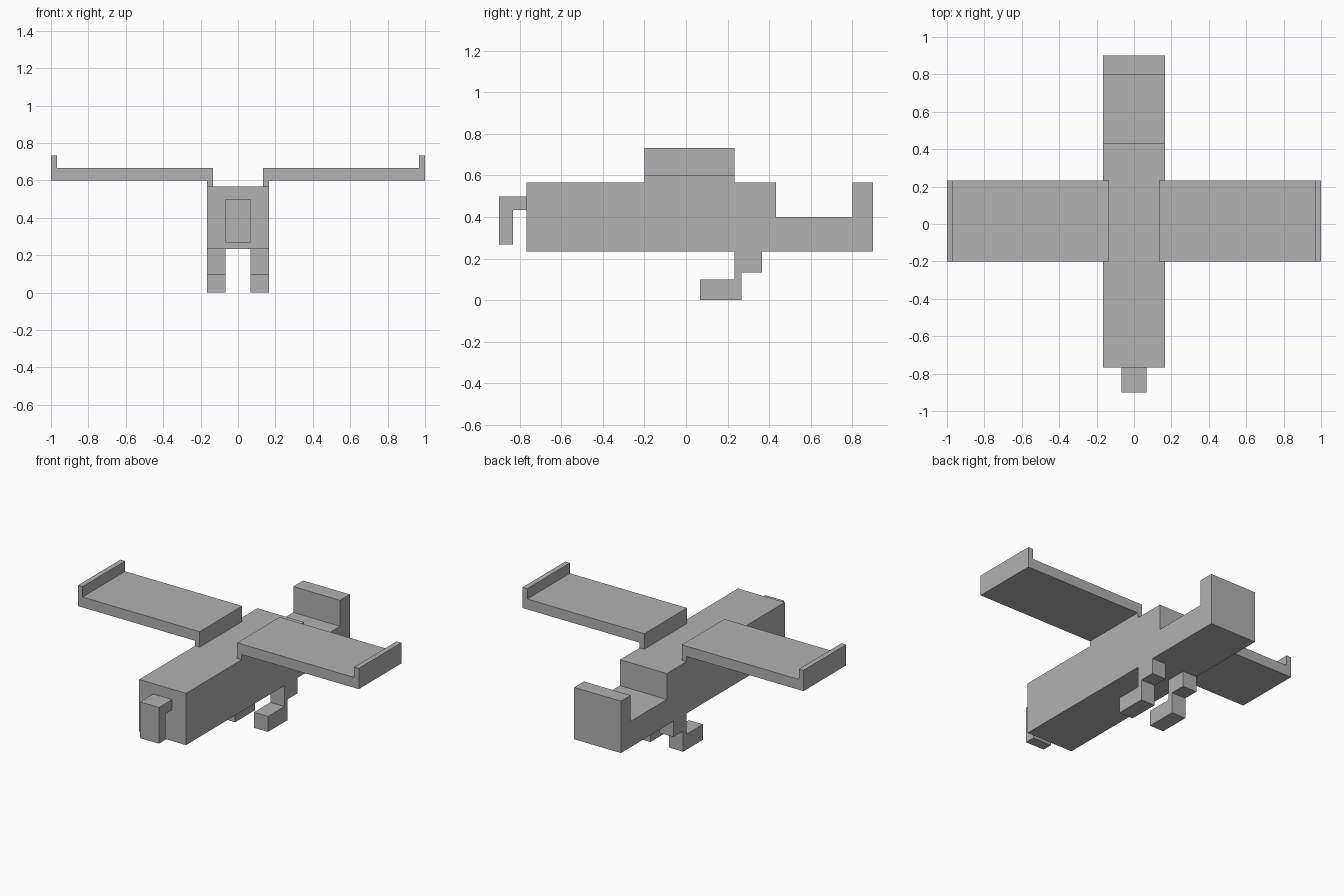
import bpy
import bmesh

UNIT = 1 / 30  # the whole model sits on a grid of this step

cube = bpy.data.objects.get("Cube")
if cube:
    bpy.data.objects.remove(cube, do_unlink=True)

grey = bpy.data.materials.new("plain_grey")
grey.use_nodes = True
colour = (0.445, 0.445, 0.445, 1)
grey.diffuse_color = colour
grey.node_tree.nodes["Principled BSDF"].inputs["Base Color"].default_value = colour


def extrude_profile(name, profile, start, end, axis, mirror_x=False):
    """Extrude a flat outline along x (outline is y, z) or y (outline is x, z)."""
    bm = bmesh.new()
    verts = []
    for a, z in profile:
        point = (start, a, z) if axis == "x" else (a, start, z)
        verts.append(bm.verts.new([c * UNIT for c in point]))
    face = bm.faces.new(verts)
    result = bmesh.ops.extrude_face_region(bm, geom=[face])
    moved = [g for g in result["geom"] if isinstance(g, bmesh.types.BMVert)]
    depth = (end - start) * UNIT
    bmesh.ops.translate(bm, verts=moved, vec=(depth, 0, 0) if axis == "x" else (0, depth, 0))
    if mirror_x:
        for v in bm.verts:
            v.co.x = -v.co.x
    bmesh.ops.recalc_face_normals(bm, faces=bm.faces)
    mesh = bpy.data.meshes.new(name)
    bm.to_mesh(mesh)
    bm.free()
    mesh.materials.append(grey)
    obj = bpy.data.objects.new(name, mesh)
    bpy.context.collection.objects.link(obj)
    return obj


# Body with the stepped-down tail and upright tail block
body = [(-23, 7), (27, 7), (27, 17), (24, 17), (24, 12), (13, 12), (13, 17), (-23, 17)]
extrude_profile("body", body, -5, 5, "x")

# Hooked beak on the front face
beak = [(-23, 15), (-27, 15), (-27, 8), (-25, 8), (-25, 13), (-23, 13)]
extrude_profile("beak", beak, -2, 2, "x")

# Wing with root support and raised tip; leg with forward foot
wing = [(4, 17), (5, 17), (5, 18), (30, 18), (30, 22), (29, 22), (29, 20), (4, 20)]
leg = [(11, 7), (11, 4), (8, 4), (8, 0), (2, 0), (2, 3), (7, 3), (7, 7)]
for side, flip in (("left", False), ("right", True)):
    extrude_profile(side + "_wing", wing, -6, 7, "y", flip)
    extrude_profile(side + "_leg", leg, 2, 5, "x", flip)
